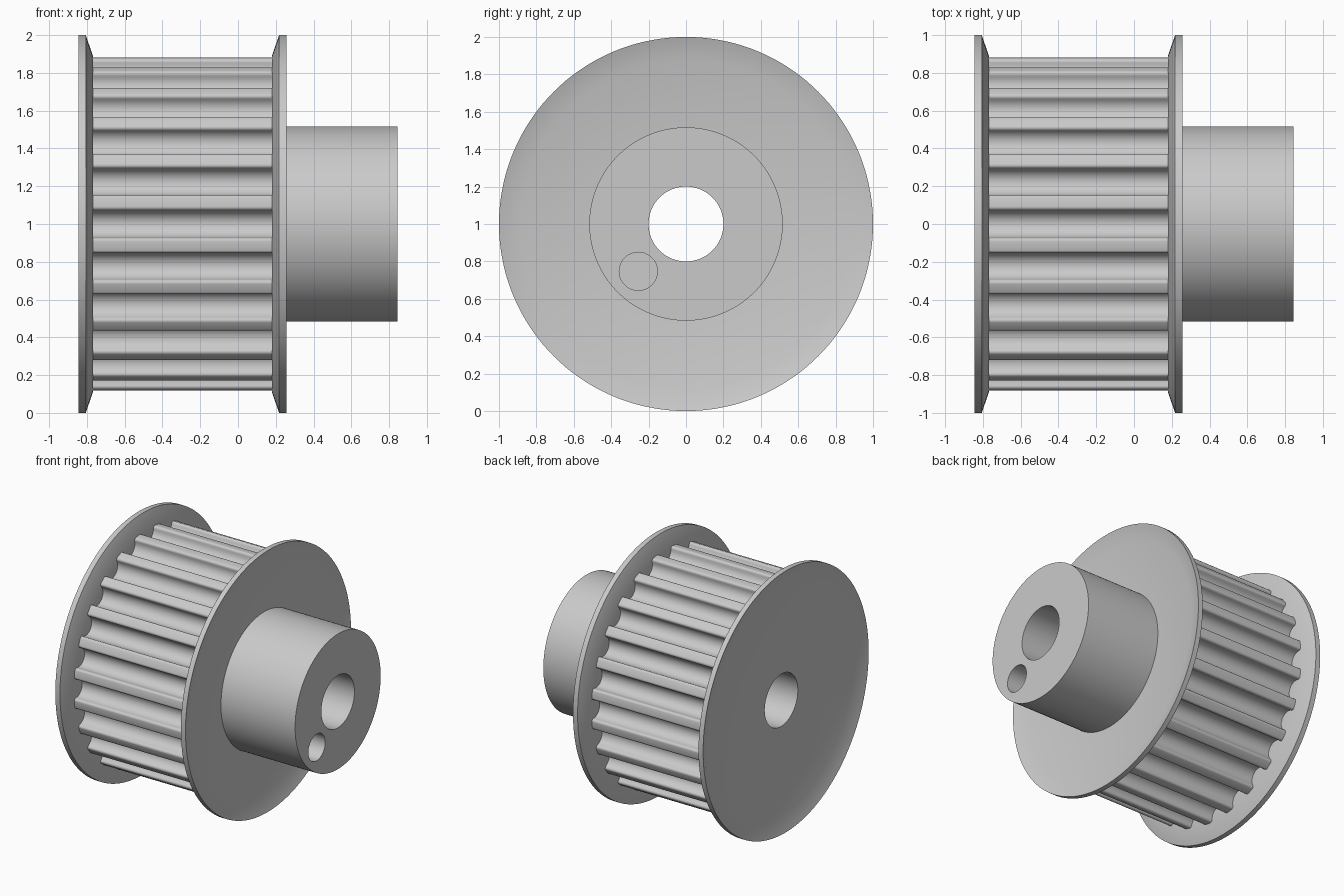
import bpy, bmesh, math

cube = bpy.data.objects.get("Cube")
if cube:
    bpy.data.objects.remove(cube, do_unlink=True)

# Overall sizes; the axle runs along x at height 1
TEETH, SIDES = 24, 144
TIP, ROOT, SEAT = 0.887, 0.788, 0.75
RIM, BEND, HUB, BORE = 1.0, 0.881, 0.517, 0.2
END, FLANGE_OUT = 0.845, 0.256
DRUM_L, DRUM_R = -0.767, 0.179
SHEET = 0.039

steel = bpy.data.materials.new("grey steel")
steel.use_nodes = True
GREY = (0.59, 0.59, 0.59, 1)
steel.diffuse_color = GREY
steel.node_tree.nodes["Principled BSDF"].inputs["Base Color"].default_value = GREY


def circle(radius, y=0, z=0, sides=SIDES):
    """Points (y, z) around a circle."""
    turns = [2 * math.pi * i / sides for i in range(sides)]
    return [(y + radius * math.cos(a), z + radius * math.sin(a)) for a in turns]


def tooth_outline():
    """Points (y, z) of round grooves with filleted tooth tips."""
    fillet, half = 0.018, 0.091
    fy = math.sqrt((TIP - fillet) ** 2 - half ** 2)
    drop = fy - ROOT
    groove = (drop ** 2 + half ** 2 - fillet ** 2) / (2 * (drop + fillet))
    cy = ROOT + groove
    contact = math.atan2(fy - cy, half)
    top = math.atan2(fy, half)
    side = []
    for i in range(9):      # groove bottom up to the fillet
        a = -math.pi / 2 + (contact + math.pi / 2) * i / 8
        side.append((groove * math.cos(a), cy + groove * math.sin(a)))
    for i in range(1, 6):   # fillet up to the tooth tip
        a = contact + math.pi + (top - contact - math.pi) * i / 5
        side.append((half + fillet * math.cos(a), fy + fillet * math.sin(a)))
    step = 2 * math.pi / TEETH
    side.append((TIP * math.sin(step / 2), TIP * math.cos(step / 2)))
    pitch = [(-t, r) for t, r in reversed(side[1:-1])] + side
    points = []
    for k in range(TEETH):
        c, s = math.cos(k * step), math.sin(k * step)
        points += [(r * c - t * s, r * s + t * c) for t, r in pitch]
    return points


def finish(name, bm):
    mesh = bpy.data.meshes.new(name)
    bm.to_mesh(mesh)
    bm.free()
    mesh.materials.append(steel)
    ob = bpy.data.objects.new(name, mesh)
    bpy.context.collection.objects.link(ob)
    ob.location.z = 1
    return ob


def loft(name, stations):
    """Skin a series of (x, outline) rings that share one point count."""
    bm = bmesh.new()
    rings = [[bm.verts.new((x, y, z)) for y, z in outline] for x, outline in stations]
    for low, high in zip(rings, rings[1:]):
        for i in range(len(low)):
            j = (i + 1) % len(low)
            bm.faces.new((low[i], low[j], high[j], high[i]))
    return finish(name, bm)


def lathe(name, profile):
    """Revolve (x, radius) points about the axle."""
    return loft(name, [(x, circle(r)) for x, r in profile])


def drilled_block(name, x0, x1, outlines):
    """Solid between x0 and x1, bounded by the first outline, holed by the rest."""
    bm = bmesh.new()
    for outline in outlines:
        ring = [bm.verts.new((x1, y, z)) for y, z in outline]
        for a, b in zip(ring, ring[1:] + ring[:1]):
            bm.edges.new((a, b))
    bmesh.ops.triangle_fill(bm, use_beauty=True, edges=bm.edges[:], normal=(1, 0, 0))
    grown = bmesh.ops.extrude_face_region(bm, geom=bm.faces[:], use_keep_orig=True)
    moved = [g for g in grown["geom"] if isinstance(g, bmesh.types.BMVert)]
    bmesh.ops.translate(bm, vec=(x0 - x1, 0, 0), verts=moved)
    bmesh.ops.recalc_face_normals(bm, faces=bm.faces[:])
    return finish(name, bm)


# Toothed drum between the flanges
teeth = tooth_outline()
drum = loft("toothed_drum", [(DRUM_L, teeth), (DRUM_R, teeth)])

# Sheet flanges: flat discs whose rims bend outward
disc_l, disc_r = DRUM_L - SHEET, DRUM_R + SHEET
outer = lathe("outer_flange", [(disc_l, BORE), (disc_l, BEND), (-END, RIM),
                               (SHEET - END, RIM), (DRUM_L, TIP), (DRUM_L, SEAT)])
inner = lathe("hub_flange", [(DRUM_R, SEAT), (DRUM_R, TIP), (FLANGE_OUT - SHEET, RIM),
                             (FLANGE_OUT, RIM), (disc_r, BEND), (disc_r, BORE)])

# Bore wall behind the hub
bore = lathe("bore_wall", [(disc_r, BORE), (disc_l, BORE)])

# Hub with the bore and a side hole that ends at the flange
hub = drilled_block("hub", disc_r, END,
                    [circle(HUB), circle(BORE), circle(0.102, -0.255, -0.253, 48)])

# Smooth round walls, keep the edges sharp
bpy.ops.object.select_all(action='DESELECT')
for ob in (drum, outer, inner, bore, hub):
    ob.select_set(True)
bpy.context.view_layer.objects.active = hub
bpy.ops.object.shade_smooth_by_angle(angle=math.radians(35))
